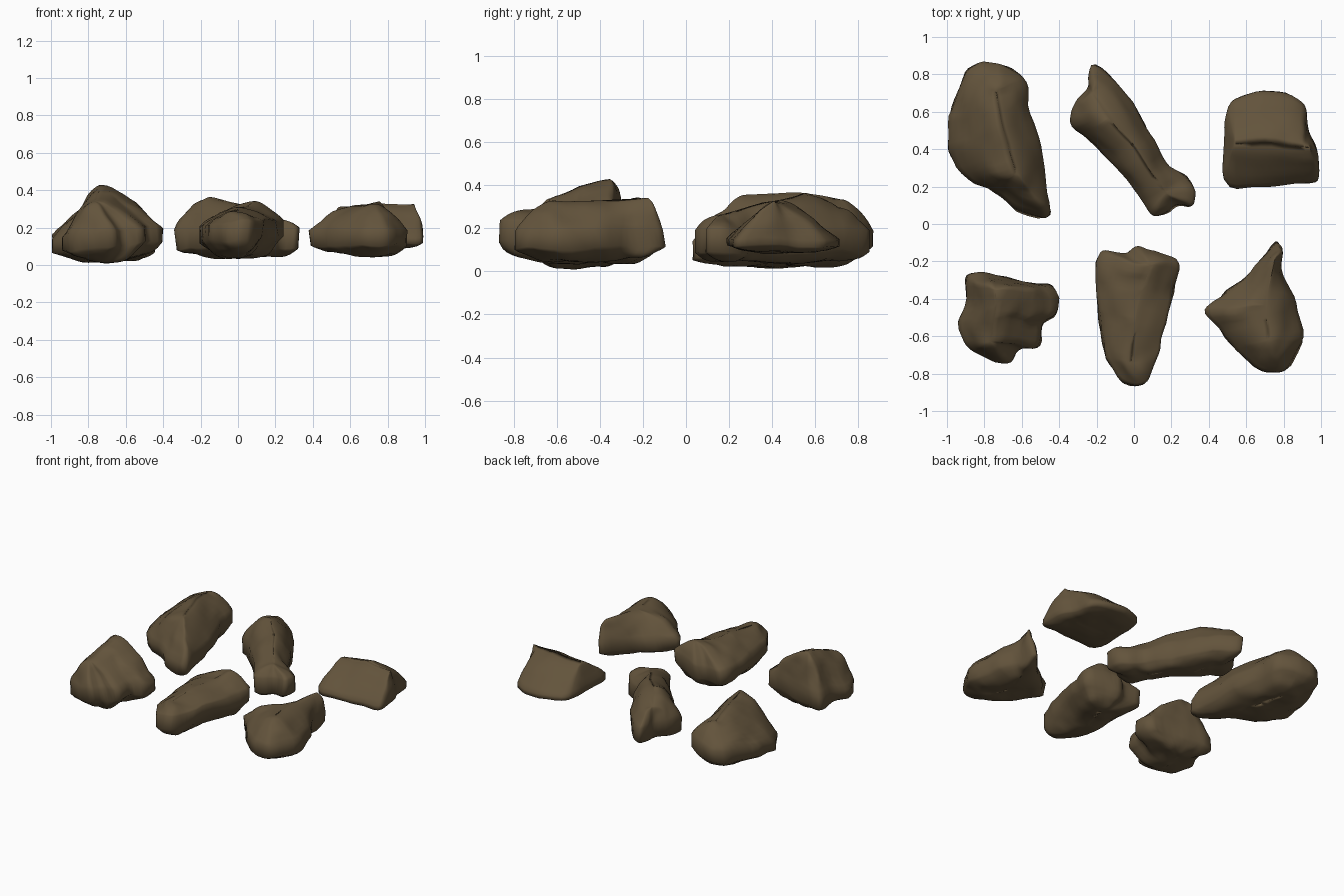
import bpy
import bmesh
from mathutils import Vector, noise

cube = bpy.data.objects.get("Cube")
if cube:
    bpy.data.objects.remove(cube, do_unlink=True)

brown = bpy.data.materials.new("earth brown")
brown.use_nodes = True
colour = (0.125, 0.088, 0.045, 1)
brown.diffuse_color = colour
brown.node_tree.nodes["Principled BSDF"].inputs["Base Color"].default_value = colour


def round_outline(points, passes=2, cut=0.2):
    """Cut the corners of a closed outline."""
    for _ in range(passes):
        result = []
        for i, a in enumerate(points):
            b = points[(i + 1) % len(points)]
            result += [a.lerp(b, cut), a.lerp(b, 1 - cut)]
        points = result
    return points


def nearest_on_crest(point, crest):
    """Closest place, seen from above, on the crest line."""
    best = None
    for a, b in zip(crest, crest[1:]):
        along = (b - a).xy
        t = (point - a).xy.dot(along) / along.length_squared
        spot = a.lerp(b, min(1, max(0, t)))
        gap = (spot - point).xy.length
        if best is None or gap < best[0]:
            best = (gap, spot)
    return best[1]


def weather(co, strength):
    """Broad dents plus finer chips."""
    broad = noise.noise_vector(co * 5) * 0.022
    fine = noise.noise_vector(co * 12) * 0.01
    return co + (broad + fine) * strength


def make_rock(name, outline, crest, rim, wall, base, slope=(0, 0), bulge=1.5, strength=1):
    """Loft from a steep wall up to the crest and down to the underside."""
    outline = round_outline([Vector((x, y, 0)) for x, y in outline])
    crest = [Vector(p) for p in crest]
    middle = sum(outline, Vector()) / len(outline)
    for p in outline:
        p.z = rim + (p - middle).xy.dot(Vector(slope))
    tops = [nearest_on_crest(p, crest) for p in outline]
    # The underside closes on a shorter line nearer the centre
    floors = [top.lerp(middle, 0.35) for top in tops]
    for floor in floors:
        floor.z = base
    steps = 10
    levels = [(floors, -wall / 2, 2.8, k / steps) for k in range(steps, -1, -1)]
    levels += [(tops, wall / 2, bulge, k / steps) for k in range(steps + 1)]
    bm = bmesh.new()
    rings = []
    for ends, lift, power, t in levels:
        rise = 1 - (1 - t) ** power
        ring = []
        for p, end in zip(outline, ends):
            co = p.lerp(end, t)
            start = p.z + lift
            co.z = start + (end.z - start) * rise
            ring.append(bm.verts.new(weather(co, strength)))
        rings.append(ring)
    count = len(outline)
    for low, high in zip(rings, rings[1:]):
        for i in range(count):
            j = (i + 1) % count
            bm.faces.new((low[i], low[j], high[j], high[i]))
    bmesh.ops.remove_doubles(bm, verts=bm.verts, dist=0.004)
    bmesh.ops.holes_fill(bm, edges=bm.edges, sides=0)
    bmesh.ops.recalc_face_normals(bm, faces=bm.faces)
    for face in bm.faces:
        face.smooth = True
    mesh = bpy.data.meshes.new(name)
    bm.to_mesh(mesh)
    bm.free()
    mesh.materials.append(brown)
    rock = bpy.data.objects.new(name, mesh)
    bpy.context.collection.objects.link(rock)


# Large boulder with a long leaning crest
make_rock(
    "back_right_boulder",
    outline=[(-1, .4), (-.98, .6), (-.92, .81), (-.82, .87), (-.68, .86), (-.57, .77),
             (-.56, .62), (-.49, .4), (-.44, .06), (-.48, .03), (-.62, .07), (-.72, .17), (-.92, .24)],
    crest=[(-.75, .73, .34), (-.69, .5, .36), (-.62, .27, .35)],
    rim=.13, wall=.08, base=.02, slope=(.08, .1), bulge=1.5)

# Long narrow rock lying diagonally
make_rock(
    "back_middle_rock",
    outline=[(-.21, .87), (-.25, .81), (-.25, .72), (-.33, .63), (-.34, .52), (-.25, .47),
             (-.1, .3), (.05, .13), (.1, .04), (.18, .06), (.22, .1), (.32, .08),
             (.32, .18), (.25, .27), (.16, .32), (.08, .5), (-.05, .72)],
    crest=[(-.22, .7, .3), (-.14, .56, .35), (.04, .37, .33), (.17, .18, .26)],
    rim=.14, wall=.1, base=.04, bulge=1.9)

# Wedge block with a straight ridge
make_rock(
    "back_left_block",
    outline=[(.47, .19), (.48, .5), (.51, .65), (.62, .71), (.85, .7), (.92, .64),
             (.93, .5), (.98, .4), (1, .23), (.93, .22), (.7, .2)],
    crest=[(.54, .43, .31), (.75, .43, .33), (.94, .41, .33)],
    rim=.135, wall=.03, base=.09, bulge=1.35, strength=.6)

# Tall peaked rock
make_rock(
    "front_right_peak",
    outline=[(-.91, -.28), (-.8, -.25), (-.7, -.28), (-.55, -.3), (-.41, -.33), (-.4, -.49),
             (-.5, -.53), (-.51, -.66), (-.63, -.66), (-.66, -.75), (-.78, -.73),
             (-.89, -.67), (-.94, -.55), (-.9, -.42)],
    crest=[(-.74, -.36, .44), (-.75, -.5, .39), (-.77, -.62, .33)],
    rim=.14, wall=.08, base=.02, slope=(.1, 0), bulge=1.6)

# Blunt tapering slab
make_rock(
    "front_middle_slab",
    outline=[(-.2, -.21), (-.17, -.14), (-.04, -.16), (0, -.11), (.08, -.15), (.26, -.18),
             (.22, -.35), (.15, -.55), (.12, -.73), (.08, -.84), (0, -.87),
             (-.08, -.84), (-.16, -.72), (-.18, -.5), (-.2, -.3)],
    crest=[(.08, -.23, .33), (0, -.5, .31), (0, -.74, .28)],
    rim=.18, wall=.08, base=.04, slope=(.1, 0), bulge=1.8)

# Pointed rock with three corners
make_rock(
    "front_left_rock",
    outline=[(.37, -.48), (.46, -.41), (.6, -.28), (.76, -.1), (.8, -.13), (.79, -.24),
             (.86, -.4), (.91, -.6), (.86, -.72), (.78, -.8), (.67, -.79), (.56, -.69), (.46, -.56)],
    crest=[(.76, -.18, .34), (.69, -.42, .33), (.72, -.62, .32)],
    rim=.15, wall=.08, base=.05, bulge=1.7)
